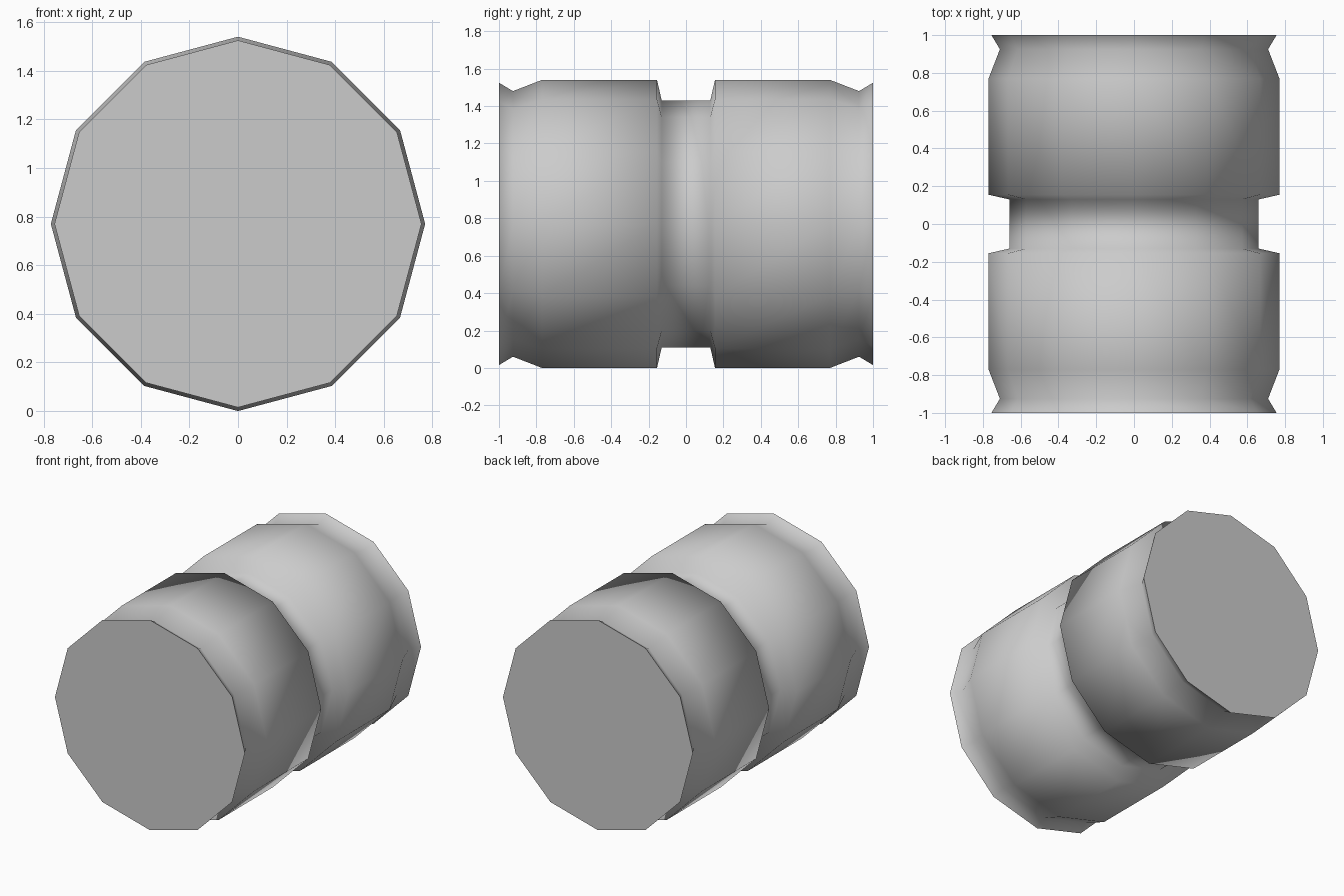
import bpy, bmesh, math

if "Cube" in bpy.data.objects:
    bpy.data.objects.remove(bpy.data.objects["Cube"])

SIDES = 12
AXIS_Z = 0.77

# Half profile (y, radius) from the front end to the central groove; mirrored for the back
half = [(-1.0, 0.755), (-0.925, 0.71), (-0.77, 0.77), (-0.155, 0.77), (-0.13, 0.66)]
profile = half + [(-y, r) for y, r in reversed(half)]

bm = bmesh.new()


def ring(y, r):
    step = 2 * math.pi / SIDES
    return [bm.verts.new((r * math.cos(i * step), y, AXIS_Z + r * math.sin(i * step)))
            for i in range(SIDES)]


# Barrel wall
rings = [ring(y, r) for y, r in profile]
for a, b in zip(rings, rings[1:]):
    for i in range(SIDES):
        j = (i + 1) % SIDES
        bm.faces.new((a[i], a[j], b[j], b[i]))

# Flat end caps
bm.faces.new(rings[0])
bm.faces.new(rings[-1])
bmesh.ops.recalc_face_normals(bm, faces=bm.faces)

mesh = bpy.data.meshes.new("barrel")
bm.to_mesh(mesh)
bm.free()
barrel = bpy.data.objects.new("barrel", mesh)
bpy.context.collection.objects.link(barrel)

# Smooth wall and groove, sharp rims
bpy.context.view_layer.objects.active = barrel
barrel.select_set(True)
bpy.ops.object.shade_smooth_by_angle(angle=math.radians(85))
